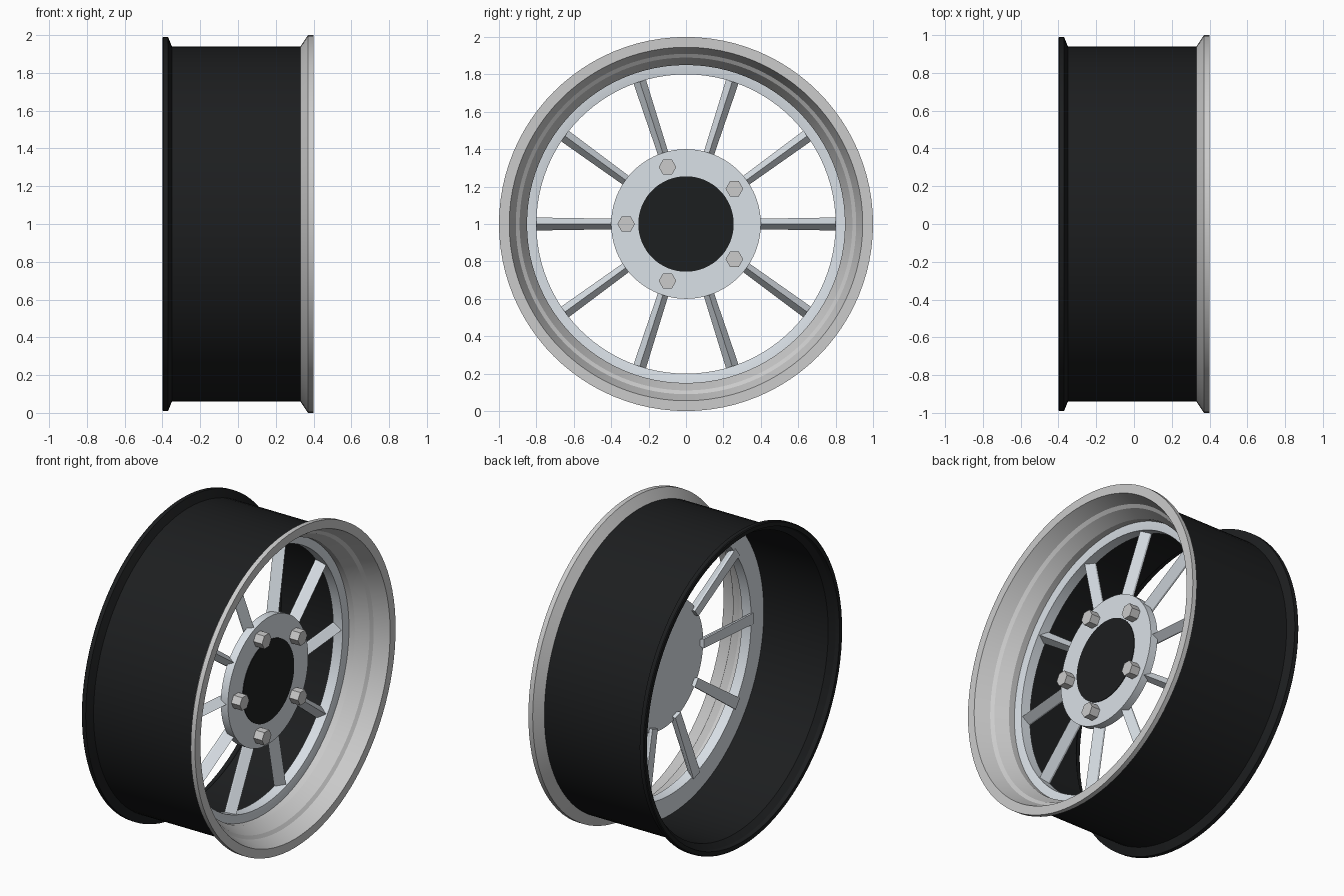
import bpy, bmesh
from math import sin, cos, pi, radians

if "Cube" in bpy.data.objects:
    bpy.data.objects.remove(bpy.data.objects["Cube"])

CZ = 1.0      # axle height
SEG = 96      # roundness of turned parts


def material(name, rgb):
    m = bpy.data.materials.new(name)
    m.diffuse_color = (*rgb, 1)
    m.use_nodes = True
    m.node_tree.nodes["Principled BSDF"].inputs["Base Color"].default_value = m.diffuse_color
    return m


BLACK = material("black_paint", (0.012, 0.013, 0.014))
ALLOY = material("blue_grey_alloy", (0.70, 0.75, 0.80))


def finish(name, bm, mat=None, smooth=False):
    bmesh.ops.recalc_face_normals(bm, faces=bm.faces[:])
    me = bpy.data.meshes.new(name)
    bm.to_mesh(me)
    bm.free()
    ob = bpy.data.objects.new(name, me)
    bpy.context.collection.objects.link(ob)
    if mat:
        me.materials.append(mat)
    if smooth:
        bpy.ops.object.select_all(action='DESELECT')
        ob.select_set(True)
        bpy.context.view_layer.objects.active = ob
        bpy.ops.object.shade_smooth_by_angle(angle=radians(15))
    return ob


def polar(x, r, a):
    return (x, r * cos(a), CZ + r * sin(a))


def lathe(name, profile, mat=None):
    """Turn a closed (x, radius) profile around the axle."""
    bm = bmesh.new()
    rings = [[bm.verts.new(polar(x, r, 2 * pi * i / SEG)) for x, r in profile]
             for i in range(SEG)]
    n = len(profile)
    for i in range(SEG):
        a, b = rings[i], rings[(i + 1) % SEG]
        for j in range(n):
            k = (j + 1) % n
            bm.faces.new((a[j], a[k], b[k], b[j]))
    return finish(name, bm, mat, True)


def prism(name, x0, x1, r, sides, mat=None, y=0, z=0):
    """Solid disc or bolt head along the axle direction."""
    bm = bmesh.new()
    ends = [[bm.verts.new((x, y + r * cos(2 * pi * i / sides),
                           CZ + z + r * sin(2 * pi * i / sides)))
             for i in range(sides)] for x in (x0, x1)]
    for e in ends:
        bm.faces.new(e)
    for i in range(sides):
        j = (i + 1) % sides
        bm.faces.new((ends[0][i], ends[0][j], ends[1][j], ends[1][i]))
    return finish(name, bm, mat, sides > 12)


# Black barrel with the rear flange
lathe("barrel", [(-0.40, 0.985), (-0.395, 0.99), (-0.37, 0.99), (-0.35, 0.94),
                 (0.335, 0.94), (0.335, 0.925), (-0.345, 0.925),
                 (-0.375, 0.955), (-0.40, 0.96)], BLACK)

# Stepped front lip
lathe("front_lip", [(0.33, 0.939), (0.37, 1.0), (0.40, 1.0), (0.40, 0.945),
                    (0.31, 0.91), (0.295, 0.89), (0.22, 0.85),
                    (0.16, 0.85), (0.16, 0.93)])

# Ring that carries the spokes
lathe("spoke_ring", [(0.18, 0.853), (0.17, 0.80), (0.105, 0.80),
                     (0.105, 0.93), (0.18, 0.93)], ALLOY)

# Hub disc and dark centre cap
prism("hub", 0.16, 0.21, 0.40, SEG, ALLOY)
prism("centre_cap", 0.17, 0.214, 0.255, SEG, BLACK)

# Ten ridged spokes leaning back toward the ring
for s in range(10):
    a = 2 * pi * s / 10
    bm = bmesh.new()
    ends = []
    for r, ridge, back, w in ((0.37, 0.20, 0.135, 0.028),
                              (0.815, 0.16, 0.10, 0.035)):
        section = [(ridge, 0), (back + 0.012, w), (back, w),
                   (back, -w), (back + 0.012, -w)]
        ends.append([bm.verts.new((x, r * cos(a) - t * sin(a),
                                   CZ + r * sin(a) + t * cos(a)))
                     for x, t in section])
    for e in ends:
        bm.faces.new(e)
    for i in range(5):
        j = (i + 1) % 5
        bm.faces.new((ends[0][i], ends[0][j], ends[1][j], ends[1][i]))
    finish(f"spoke_{s + 1}", bm, ALLOY)

# Five hexagonal wheel bolts
for b in range(5):
    a = pi + 2 * pi * b / 5
    prism(f"wheel_bolt_{b + 1}", 0.20, 0.27, 0.047, 6, None,
          0.32 * cos(a), 0.32 * sin(a))
